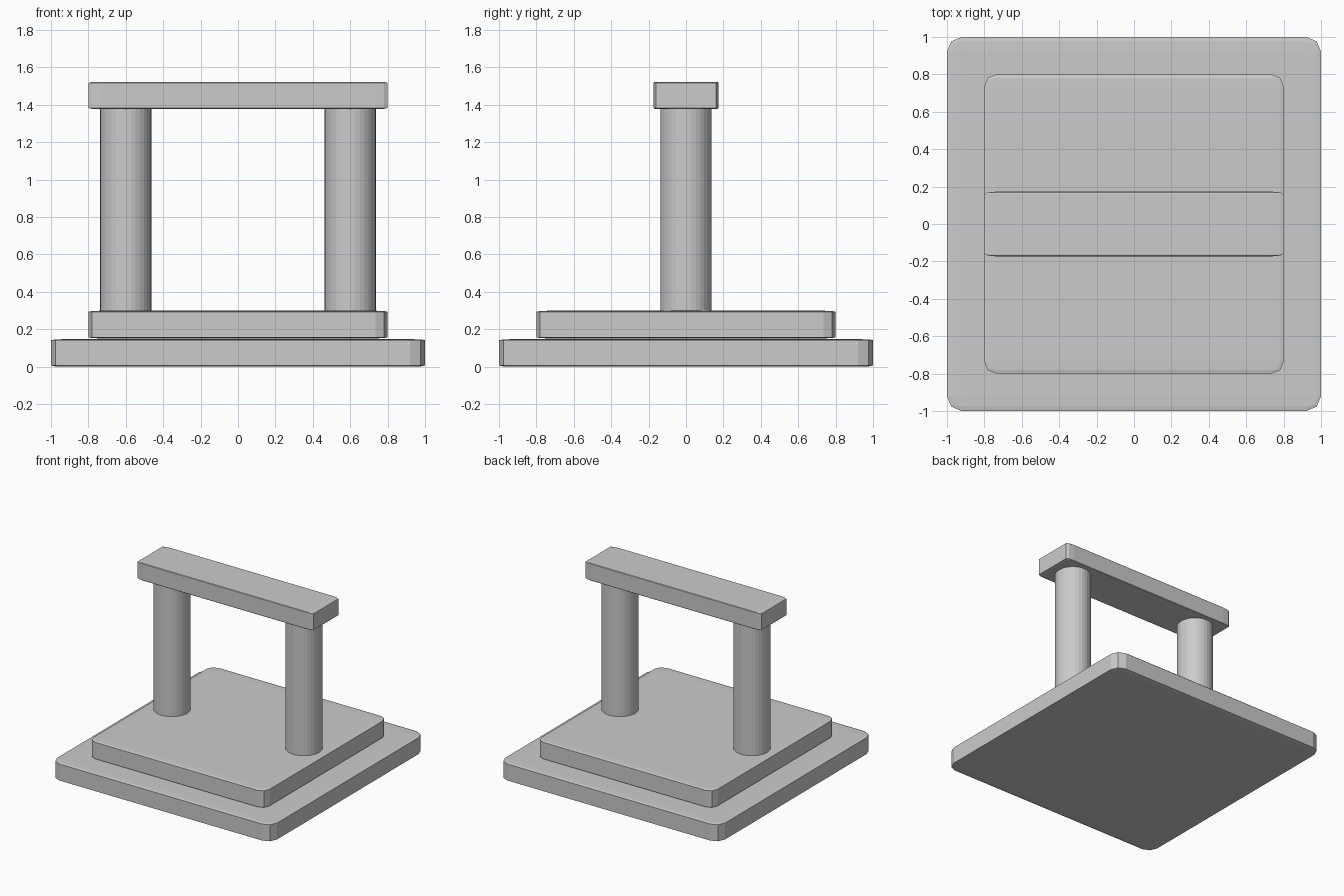
import bpy

if "Cube" in bpy.data.objects:
    bpy.data.objects.remove(bpy.data.objects["Cube"])


def slab(name, half_x, half_y, z0, z1):
    # Rounded unit block, then squashed so its bevels flatten with it
    bpy.ops.mesh.primitive_cube_add(size=2, location=(0, 0, (z0 + z1) / 2))
    ob = bpy.context.object
    ob.name = name
    bevel = ob.modifiers.new("rounded_edges", "BEVEL")
    bevel.width = 0.08
    bevel.segments = 2
    bpy.ops.object.modifier_apply(modifier=bevel.name)
    ob.scale = (half_x, half_y, (z1 - z0) / 2)
    bpy.ops.object.transform_apply(location=False, rotation=False, scale=True)
    return ob


def post(name, x, z0, z1):
    bpy.ops.mesh.primitive_cylinder_add(vertices=32, radius=0.1375, depth=z1 - z0,
                                        location=(x, 0, (z0 + z1) / 2))
    bpy.context.object.name = name


# Stepped plinth
slab("lower_step", 1.0, 1.0, 0.0, 0.147)
slab("upper_step", 0.8, 0.8, 0.151, 0.299)

# Two uprights
for side, x in (("left", -0.6), ("right", 0.6)):
    post(side + "_post", x, 0.29, 1.39)

# Crossbar
slab("top_beam", 0.8, 0.173, 1.377, 1.523)
